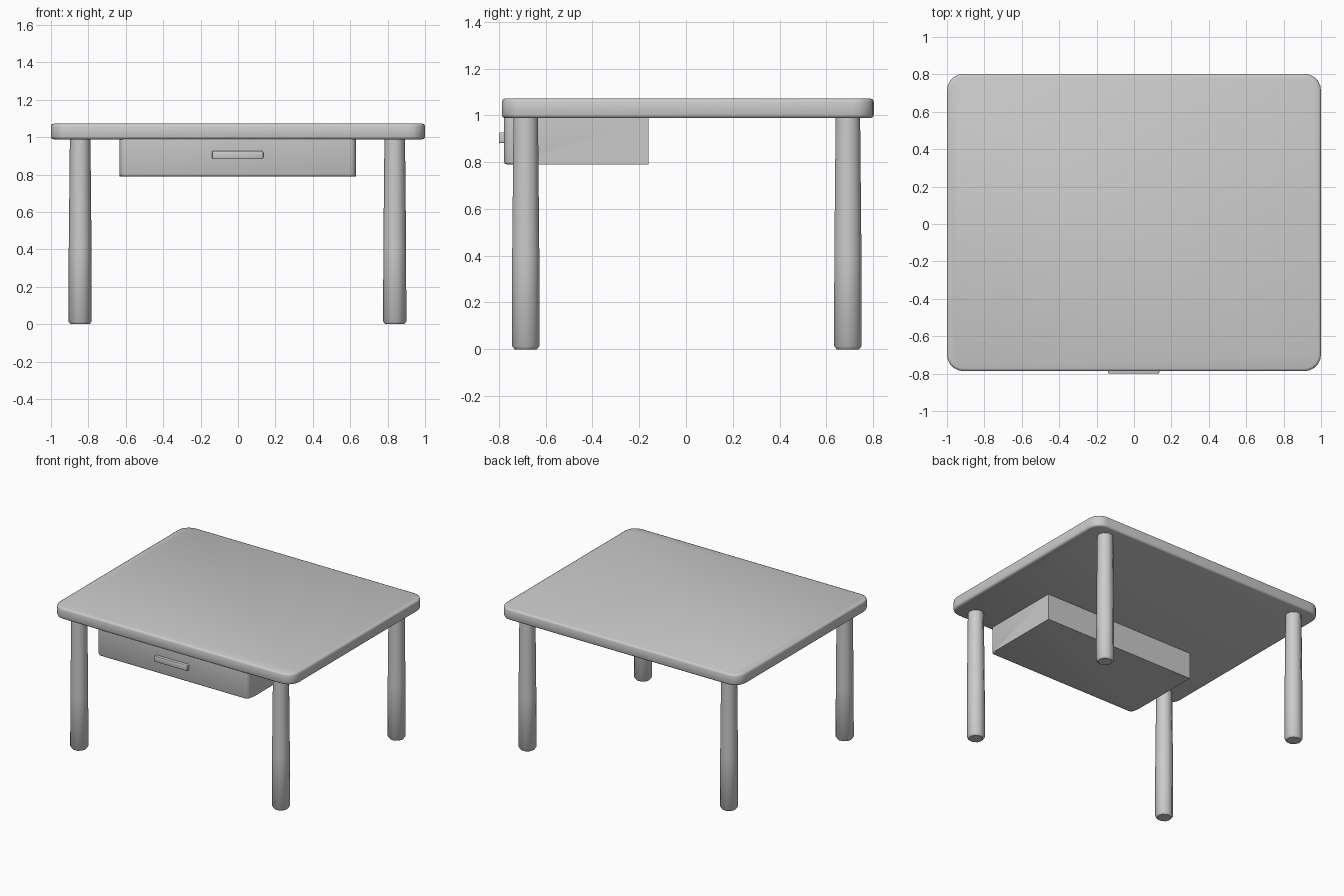
import bpy, bmesh
from math import radians, cos, sin, pi

cube = bpy.data.objects.get("Cube")
if cube:
    bpy.data.objects.remove(cube, do_unlink=True)

grey = bpy.data.materials.new("plain grey")
grey.use_nodes = True
grey.diffuse_color = (0.6, 0.6, 0.6, 1)
grey.node_tree.nodes["Principled BSDF"].inputs["Base Color"].default_value = (0.6, 0.6, 0.6, 1)


def finish(name, bm, angle=60):
    bmesh.ops.recalc_face_normals(bm, faces=bm.faces)
    mesh = bpy.data.meshes.new(name)
    bm.to_mesh(mesh)
    bm.free()
    mesh.materials.append(grey)
    obj = bpy.data.objects.new(name, mesh)
    bpy.context.collection.objects.link(obj)
    bpy.ops.object.select_all(action="DESELECT")
    obj.select_set(True)
    bpy.context.view_layer.objects.active = obj
    bpy.ops.object.shade_smooth_by_angle(angle=radians(angle))
    return obj


def box(low, high):
    bm = bmesh.new()
    bmesh.ops.create_cube(bm, size=1)
    for v in bm.verts:
        v.co = [a + (b - a) * (c + 0.5) for a, b, c in zip(low, high, v.co)]
    return bm


def bevel(bm, rule, width, segments):
    edges = [e for e in bm.edges if rule(e)]
    bmesh.ops.bevel(bm, geom=edges, offset=width, segments=segments,
                    profile=0.5, affect="EDGES")


def upright(e):
    a, b = (v.co for v in e.verts)
    return abs(a.z - b.z) > 0.05


def front(e):
    return all(v.co.y < -0.7 for v in e.verts)


# Table top: rounded corners, then a softened rim
bm = box((-1, -0.787, 0.988), (1, 0.803, 1.072))
bevel(bm, upright, 0.09, 5)
bevel(bm, lambda e: not upright(e), 0.014, 2)
finish("table_top", bm)

# Drawer box: rounded front, crisp back
bm = box((-0.633, -0.778, 0.79), (0.63, -0.16, 0.99))
bevel(bm, lambda e: upright(e) and front(e), 0.03, 3)
bevel(bm, lambda e: all(v.co.z < 0.8 for v in e.verts) and front(e), 0.012, 2)
finish("drawer", bm)

# Drawer handle
bm = box((-0.138, -0.8, 0.882), (0.135, -0.77, 0.926))
bevel(bm, front, 0.005, 2)
bevel(bm, lambda e: abs(e.verts[0].co.y - e.verts[1].co.y) > 0.01, 0.004, 1)
finish("drawer_handle", bm)


# Legs: tapered columns with a chamfered foot
def leg(name, x, y, sides=10):
    bm = bmesh.new()
    rings = []
    for z, r in ((0, 0.05), (0.014, 0.062), (0.4, 0.061), (0.99, 0.055)):
        rings.append([bm.verts.new((x + r * cos(2 * pi * i / sides),
                                    y + r * sin(2 * pi * i / sides), z))
                      for i in range(sides)])
    for a, b in zip(rings, rings[1:]):
        for i in range(sides):
            j = (i + 1) % sides
            bm.faces.new((a[i], a[j], b[j], b[i]))
    bm.faces.new(rings[0])
    bm.faces.new(rings[-1])
    finish(name, bm, 42)


for side, x in (("left", 0.838), ("right", -0.844)):
    for end, y in (("front", -0.685), ("back", 0.692)):
        leg(f"{end}_{side}_leg", x, y)
